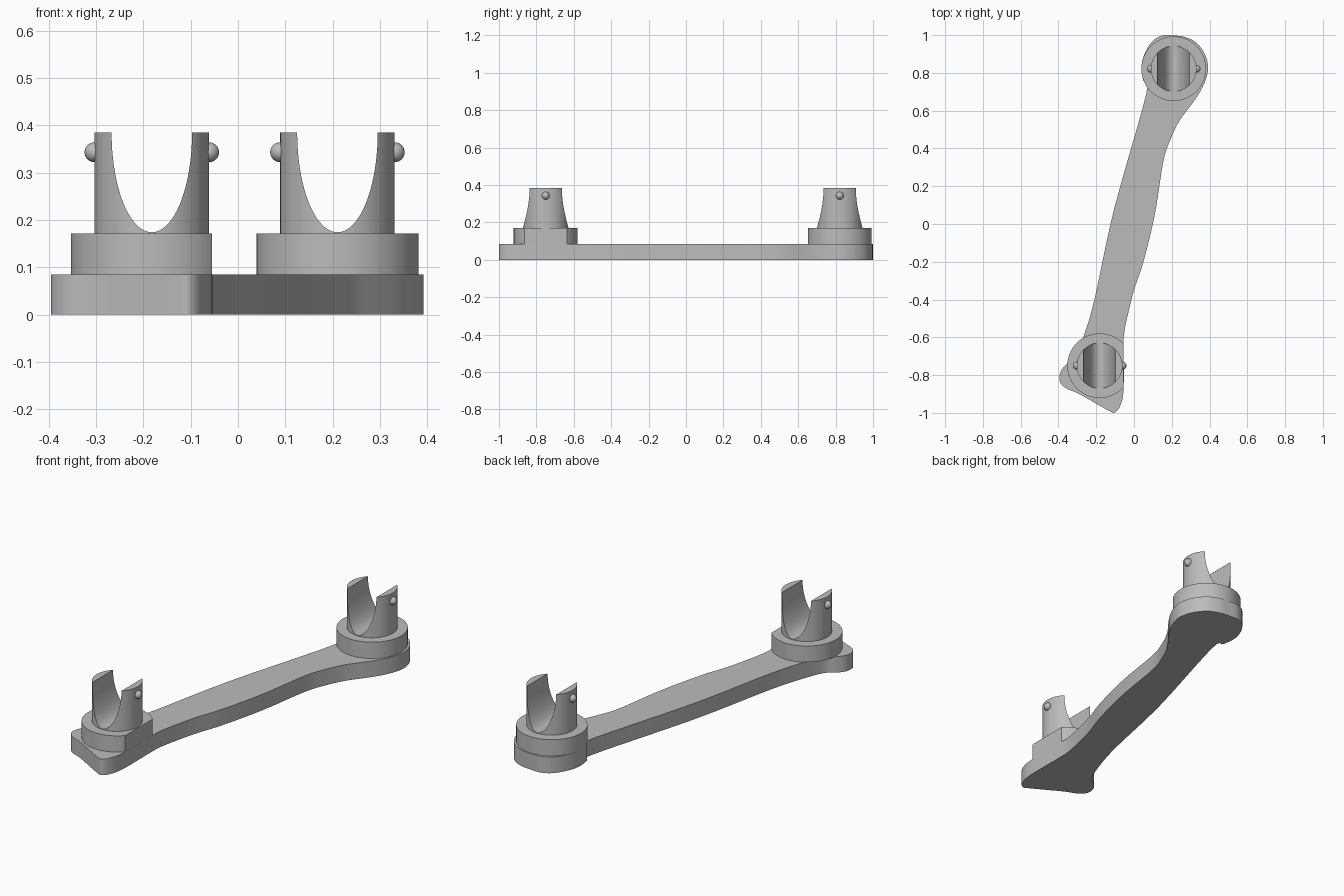
import bpy, bmesh, math
from mathutils import Vector

default = bpy.data.objects.get("Cube")
if default:
    bpy.data.objects.remove(default, do_unlink=True)

ARM_TOP, BOSS_TOP, POST_TOP = 0.085, 0.171, 0.385
BOSS_RADIUS, POST_RADIUS = 0.171, 0.121
FLAT_X = -0.055

grey = bpy.data.materials.new("plain grey")
grey.use_nodes = True
grey.diffuse_color = (0.5, 0.5, 0.5, 1)
grey.node_tree.nodes["Principled BSDF"].inputs["Base Color"].default_value = grey.diffuse_color


def finish(bm, name):
    """Turn a bmesh into a named grey object with smooth curves and sharp edges."""
    bmesh.ops.recalc_face_normals(bm, faces=bm.faces)
    mesh = bpy.data.meshes.new(name)
    bm.to_mesh(mesh)
    bm.free()
    mesh.materials.append(grey)
    obj = bpy.data.objects.new(name, mesh)
    bpy.context.collection.objects.link(obj)
    smooth(obj)
    return obj


def smooth(obj):
    bpy.ops.object.select_all(action="DESELECT")
    obj.select_set(True)
    bpy.context.view_layer.objects.active = obj
    bpy.ops.object.shade_smooth_by_angle(angle=math.radians(30))


def prism(outline, start, depth):
    """Extrude a closed outline of points by a depth vector."""
    bm = bmesh.new()
    face = bm.faces.new([bm.verts.new(Vector(p) + start) for p in outline])
    side = bmesh.ops.extrude_face_region(bm, geom=[face], use_keep_orig=True)
    moved = [v for v in side["geom"] if isinstance(v, bmesh.types.BMVert)]
    bmesh.ops.translate(bm, verts=moved, vec=depth)
    return bm


def ring(rx, ry, count=96):
    steps = [math.tau * i / count for i in range(count)]
    return [(rx * math.cos(a), ry * math.sin(a)) for a in steps]


def rounded(points, steps=5):
    """Closed Catmull-Rom curve through the points."""
    pts = [Vector((x, y, 0)) for x, y in points]
    n, result = len(pts), []
    for i in range(n):
        a, b, c, d = (pts[(i + k) % n] for k in (-1, 0, 1, 2))
        for s in range(steps):
            t = s / steps
            result.append(b + (c - a) * (t / 2)
                          + (2 * a - 5 * b + 4 * c - d) * (t * t / 2)
                          + (3 * b - a - 3 * c + d) * (t ** 3 / 2))
    return result


# Flat arm: rounded far end, waisted middle, two-lobed near end
arm_outline = [
    (.04, .84), (.06, .91), (.1, .97), (.15, .998), (.21, .998), (.27, .99), (.33, .96),
    (.375, .9), (.392, .83), (.38, .765), (.35, .7), (.31, .64), (.24, .545), (.19, .44),
    (.155, .33), (.11, .05), (.05, -.2), (0, -.35), (-.035, -.49), (-.052, -.58),
    (-.055, -.65), (-.055, -.87), (-.07, -.955), (-.1, -.997), (-.14, -.985), (-.29, -.9),
    (-.36, -.87), (-.392, -.835), (-.39, -.785), (-.36, -.745), (-.31, -.7), (-.255, -.56),
    (-.205, -.38), (-.105, .08), (.065, .69), (.048, .76),
]
finish(prism(rounded(arm_outline), Vector(), Vector((0, 0, ARM_TOP))), "arm")


def forked_mount(prefix, x, y):
    centre = Vector((x, y, 0))

    # Round boss, trimmed flush with the straight side of the arm at the front
    disc = [(u, v, ARM_TOP) for u, v in ring(BOSS_RADIUS, BOSS_RADIUS)]
    boss = prism(disc, centre, Vector((0, 0, BOSS_TOP - ARM_TOP)))
    if x < 0:
        geom = boss.verts[:] + boss.edges[:] + boss.faces[:]
        cut = bmesh.ops.bisect_plane(boss, geom=geom, plane_co=(FLAT_X, 0, 0),
                                     plane_no=(1, 0, 0), clear_outer=True)
        edges = [e for e in cut["geom_cut"] if isinstance(e, bmesh.types.BMEdge)]
        bmesh.ops.contextual_create(boss, geom=edges)
    finish(boss, prefix + "_boss")

    # Post with a U-shaped slot running front to back
    disc = [(u, v, BOSS_TOP) for u, v in ring(POST_RADIUS, POST_RADIUS)]
    post = finish(prism(disc, centre, Vector((0, 0, POST_TOP - BOSS_TOP))), prefix + "_fork")
    slot = [(u, -0.2, v + POST_TOP) for u, v in ring(0.085, 0.211)]
    cutter = finish(prism(slot, centre, Vector((0, 0.4, 0))), prefix + "_slot_cutter")
    cutter.hide_render = True
    mod = post.modifiers.new("slot", "BOOLEAN")
    mod.operation, mod.solver, mod.object = "DIFFERENCE", "EXACT", cutter
    bpy.context.view_layer.objects.active = post
    bpy.ops.object.modifier_apply(modifier=mod.name)
    bpy.data.objects.remove(cutter, do_unlink=True)
    smooth(post)

    # Snap bumps on the outside of each prong
    for side, sign in (("left", 1), ("right", -1)):
        ball = bmesh.new()
        bmesh.ops.create_uvsphere(ball, u_segments=24, v_segments=16, radius=0.021)
        bmesh.ops.translate(ball, verts=ball.verts,
                            vec=centre + Vector((sign * POST_RADIUS, 0, 0.343)))
        finish(ball, f"{prefix}_{side}_bump")


forked_mount("front", -0.182, -0.75)
forked_mount("back", 0.21, 0.822)
